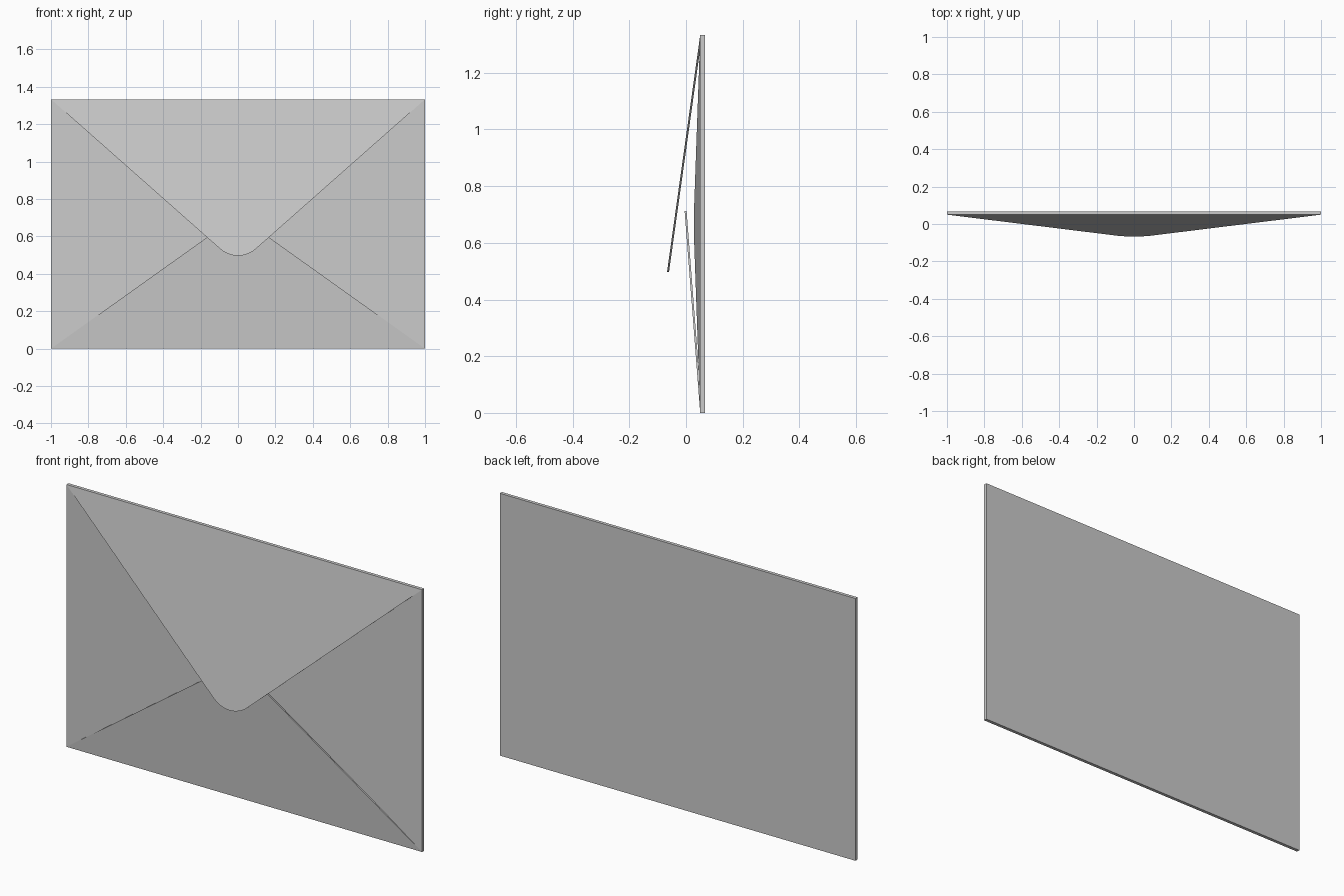
import bpy, bmesh, math

if "Cube" in bpy.data.objects:
    bpy.data.objects.remove(bpy.data.objects["Cube"])

W, H = 1.0, 1.333            # half width, height
FRONT, BACK = 0.05, 0.067    # depth of the back panel
THICK = 0.007                # paper thickness of the flaps

paper = bpy.data.materials.new("paper_grey")
paper.diffuse_color = (0.6, 0.6, 0.6, 1)
paper.use_nodes = True
paper.node_tree.nodes["Principled BSDF"].inputs["Base Color"].default_value = paper.diffuse_color


def finish(name, bm):
    bmesh.ops.recalc_face_normals(bm, faces=bm.faces)
    me = bpy.data.meshes.new(name)
    bm.to_mesh(me)
    bm.free()
    me.materials.append(paper)
    ob = bpy.data.objects.new(name, me)
    bpy.context.collection.objects.link(ob)
    return ob


def flap_outline(half, reach, radius, steps=16):
    """Triangle (u across, v away from the fold) with an optional rounded tip."""
    pts = [(-half, 0), (half, 0)]
    if radius == 0:
        return pts + [(0, reach)]
    a = math.atan2(reach, half)
    centre = reach - radius / math.cos(a)
    for i in range(steps + 1):
        t = a - 2 * a * i / steps
        pts.append((radius * math.sin(t), centre + radius * math.cos(t)))
    return pts


def flap(name, half, reach, radius, lift, place):
    """Thin tilted flap; lift is how far the tip leans forward."""
    pts = flap_outline(half, reach, radius)
    tip = max(v for _, v in pts)
    bm = bmesh.new()
    rings = []
    for off in (0, THICK):
        ring = []
        for u, v in pts:
            x, z = place(u, v)
            ring.append(bm.verts.new((x, FRONT - lift * v / tip + off, z)))
        rings.append(ring)
        bm.faces.new(ring)
    n = len(pts)
    for i in range(n):
        j = (i + 1) % n
        bm.faces.new((rings[0][i], rings[0][j], rings[1][j], rings[1][i]))
    return finish(name, bm)


# Back panel
bm = bmesh.new()
bmesh.ops.create_cube(bm, size=1)
for v in bm.verts:
    v.co = (v.co.x * 2 * W, (FRONT + BACK) / 2 + v.co.y * (BACK - FRONT), (v.co.z + 0.5) * H)
finish("back_panel", bm)

# Side flaps, tips nearly meeting in the middle
for side, s in (("left", -1), ("right", 1)):
    flap(side + "_flap", H / 2, W, 0.08, 0.022,
         lambda u, v, s=s: (s * (W - v), H / 2 + u))

# Bottom flap with a sharp tip, top flap with a rounded tip
flap("bottom_flap", W, 0.713, 0, 0.055, lambda u, v: (u, v))
flap("top_flap", W, 0.884, 0.143, 0.117, lambda u, v: (u, H - v))
